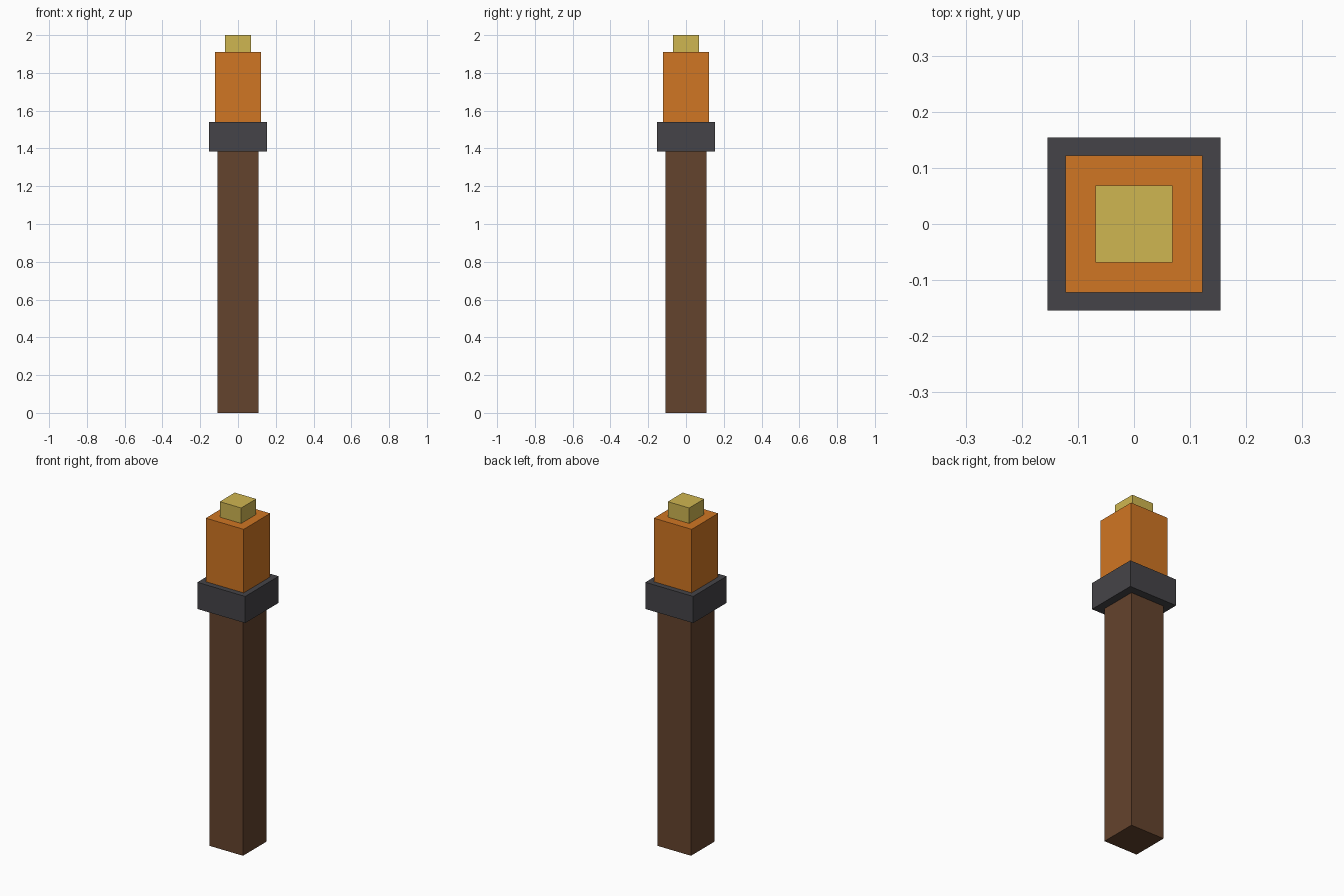
import bpy

cube = bpy.data.objects.get("Cube")
if cube:
    bpy.data.objects.remove(cube, do_unlink=True)


def linear(c):
    c /= 255
    return c / 12.92 if c <= 0.04045 else ((c + 0.055) / 1.055) ** 2.4


def make_material(name, rgb):
    mat = bpy.data.materials.new(name)
    mat.use_nodes = True
    colour = (*[linear(c) for c in rgb], 1)
    mat.diffuse_color = colour
    mat.node_tree.nodes["Principled BSDF"].inputs["Base Color"].default_value = colour
    return mat


def make_block(name, width, bottom, top, mat):
    """Square block centred on the z axis, spanning bottom to top."""
    bpy.ops.mesh.primitive_cube_add(size=1, location=(0, 0, (bottom + top) / 2))
    block = bpy.context.object
    block.name = name
    block.scale = (width, width, top - bottom)
    bpy.ops.object.transform_apply(location=False, rotation=False, scale=True)
    block.data.materials.append(mat)


# Wooden shaft
make_block("handle", 0.216, 0, 1.385, make_material("dark wood", (100, 67, 45)))
# Metal band holding the flame
make_block("collar", 0.308, 1.385, 1.54, make_material("dark iron", (69, 68, 72)))
# Flame body and its bright tip
make_block("flame", 0.244, 1.54, 1.91, make_material("flame orange", (208, 118, 35)))
make_block("flame_tip", 0.138, 1.91, 2, make_material("flame yellow", (207, 182, 81)))
